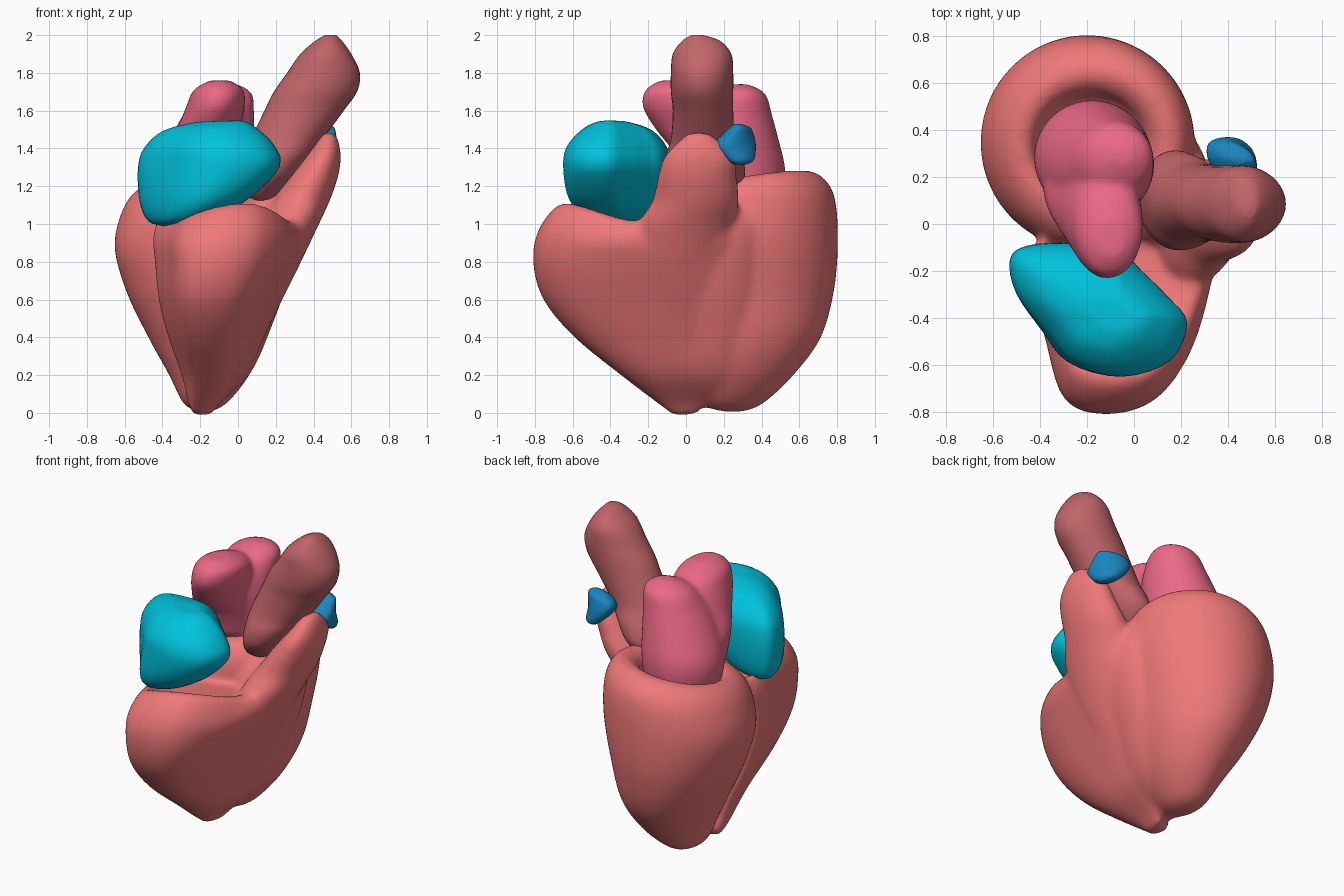
import bpy, bmesh, math
from mathutils import Vector

def spline(rows, n, closed=False):
    """Catmull-Rom through rows of numbers, n steps per span."""
    out, c = [], len(rows)
    get = lambda i: Vector(rows[i % c] if closed else rows[max(0, min(c - 1, i))])
    for i in range(c if closed else c - 1):
        a, b, d, e = get(i - 1), get(i), get(i + 1), get(i + 2)
        for k in range(n):
            t = k / n
            out.append(b + 0.5 * t * ((d - a) + t * ((2*a - 5*b + 4*d - e) + t * (3*(b - d) + e - a))))
    if not closed:
        out.append(get(c - 1))
    return out

def loft(name, outline, levels, color, warp=None):
    """Stack an outline along z; each level is (z, xmin, xmax, ymin, ymax)."""
    xs, ys = [p[0] for p in outline], [p[1] for p in outline]
    x0, x1, y0, y1 = min(xs), max(xs), min(ys), max(ys)
    unit = [((p[0] - x0) / (x1 - x0), (p[1] - y0) / (y1 - y0)) for p in outline]
    bm = bmesh.new()
    rings = []
    for z, a, b, c, d in spline(levels, 5):
        ring = []
        for u, v in unit:
            x, y = a + u * (b - a), c + v * (d - c)
            ring.append(bm.verts.new((x, y, z + (warp(x, y, z) if warp else 0))))
        rings.append(ring)
    n = len(unit)
    for r, s in zip(rings, rings[1:]):
        for i in range(n):
            bm.faces.new((r[i], r[(i + 1) % n], s[(i + 1) % n], s[i]))
    bm.faces.new(rings[0][::-1])
    bm.faces.new(rings[-1])
    bmesh.ops.recalc_face_normals(bm, faces=bm.faces)
    for f in bm.faces:
        f.smooth = True
    me = bpy.data.meshes.new(name)
    bm.to_mesh(me)
    bm.free()
    ob = bpy.data.objects.new(name, me)
    bpy.context.collection.objects.link(ob)
    me.materials.append(color)
    return ob

def fuse(name, parts, voxel, smooth):
    """Join lofts into one continuous skin."""
    bpy.ops.object.select_all(action='DESELECT')
    for p in parts:
        p.select_set(True)
    main = parts[0]
    bpy.context.view_layer.objects.active = main
    bpy.ops.object.join()
    main.name = name
    m = main.modifiers.new("skin", 'REMESH')
    m.mode, m.voxel_size, m.use_smooth_shade = 'VOXEL', voxel, True
    s = main.modifiers.new("soften", 'SMOOTH')
    s.factor, s.iterations = 0.5, smooth

def mat(name, *rgb):
    m = bpy.data.materials.new(name)
    m.diffuse_color = (*rgb, 1)
    return m

muscle = mat("muscle", 0.87, 0.19, 0.19)
artery = mat("artery", 0.53, 0.13, 0.14)
pink = mat("pink", 0.83, 0.14, 0.24)
cyan = mat("cyan", 0.0, 0.54, 0.72)
blue = mat("blue", 0.01, 0.24, 0.52)
circle = [(math.cos(i * math.tau / 40), math.sin(i * math.tau / 40)) for i in range(40)]

# left ventricle: cone with a tilted, dished rim
lv = loft("left_ventricle", circle, [
    (0.005, -.21, -.15, .20, .30), (0.05, -.29, -.06, .08, .41), (0.2, -.365, .06, .0, .57),
    (0.4, -.475, .145, -.05, .715), (0.65, -.595, .20, -.09, .785), (0.9, -.655, .255, -.11, .805),
    (1.1, -.615, .25, -.10, .785), (1.2, -.55, .20, -.04, .71), (1.225, -.48, .13, .04, .63),
    (1.19, -.43, .07, .09, .57), (1.12, -.40, .03, .13, .53), (1.08, -.25, -.1, .28, .4)], muscle,
    lambda x, y, z: max(0, z - .7) * 2 * (.15 * (y - .35) + .10 * (x + .2)))

# right ventricle: crescent wrapped round the front, dished on top
def rv_top(x, y, z):
    k = 0.7 if x < .05 else 2.0
    drop = max(-.05, .05 - k * (x - .05) ** 2) * max(0, min(1, (-y - .05) * 4))
    return max(0, min(1, (z - .8) / .25)) * drop
crescent = spline([(-.43, -.12), (-.36, -.5), (-.28, -.74), (-.1, -.8), (.1, -.74), (.24, -.54),
                   (.32, -.25), (.36, .05), (.29, .25), (.15, .15), (0, 0), (-.2, -.05)], 4, True)
rv = loft("right_ventricle", crescent, [
    (-.012, -.24, -.14, -.07, .06), (0.05, -.265, -.095, -.15, .1), (0.2, -.30, .045, -.345, .15),
    (0.4, -.37, .14, -.59, .18), (0.6, -.42, .23, -.755, .2), (0.8, -.44, .325, -.81, .22),
    (0.95, -.45, .375, -.78, .25), (1.06, -.41, .34, -.67, .23), (1.02, -.36, .28, -.56, .18),
    (0.95, -.25, .18, -.43, .05), (0.94, -.1, .05, -.30, -.15)], muscle, rv_top)

# outflow funnel rising from the right ventricle
funnel = loft("outflow", circle, [
    (0.45, -.08, .16, -.2, .16), (0.75, .03, .31, -.27, .2), (0.98, .10, .42, -.26, .25),
    (1.12, .18, .485, -.18, .28), (1.25, .27, .53, -.15, .27), (1.35, .35, .545, -.12, .26),
    (1.43, .41, .535, -.05, .19), (1.485, .45, .515, .01, .12)], muscle)

# wall filling the groove between the ventricles
wall = loft("septum", circle, [
    (0.03, -.24, -.13, .0, .25), (0.2, -.22, .06, -.06, .38), (0.5, -.2, .195, -.1, .44),
    (0.8, -.15, .295, -.12, .45), (1.0, -.05, .32, -.08, .42), (1.15, .05, .25, .05, .33)], muscle)
fuse("ventricles", [lv, rv, funnel, wall], 0.016, 18)

# right atrium
bean = spline([(-.53, -.15), (-.5, -.3), (-.37, -.47), (-.25, -.6), (-.05, -.65), (.15, -.58),
               (.22, -.42), (.14, -.31), (.03, -.2), (-.06, -.12), (-.25, -.08), (-.45, -.09)], 4, True)
loft("right_atrium", bean, [
    (1.01, -.38, -.26, -.38, -.28), (1.04, -.47, -.12, -.52, -.14), (1.14, -.52, .07, -.62, -.09),
    (1.3, -.53, .22, -.65, -.08), (1.41, -.50, .19, -.63, -.10), (1.5, -.40, .10, -.55, -.18),
    (1.54, -.24, .03, -.47, -.30), (1.545, -.12, -.06, -.41, -.37)], cyan,
    lambda x, y, z: .06 * x * max(0, min(1, (1.3 - z) * 5)) + (.03 * (x + .1) if z > 1.3 else 0))

# left atrium: main sac plus the broad lobe leaning forward
la = loft("left_atrium", circle, [
    (1.05, -.38, .02, .10, .48), (1.17, -.42, .06, .05, .52), (1.3, -.42, .075, .03, .525),
    (1.45, -.36, .085, .02, .49), (1.58, -.29, .085, .06, .455), (1.69, -.215, .075, .15, .42),
    (1.74, -.10, .0, .25, .33)], pink)
lobe = loft("front_lobe", circle, [
    (1.2, -.38, .0, .0, .4), (1.37, -.385, .01, -.06, .36), (1.5, -.325, .01, -.16, .33),
    (1.62, -.275, .035, -.23, .27), (1.71, -.235, .03, -.215, .15), (1.76, -.15, -.04, -.14, .02)], pink)
fuse("left_atrium", [la, lobe], 0.015, 12)

# aorta
loft("aorta", circle, [
    (1.12, .04, .18, .03, .20), (1.16, .01, .23, -.03, .25), (1.25, .02, .31, -.10, .31),
    (1.35, .04, .38, -.11, .30), (1.45, .07, .45, -.08, .26), (1.6, .14, .56, -.07, .25),
    (1.7, .19, .63, -.08, .25), (1.8, .26, .645, -.08, .25), (1.9, .33, .60, -.07, .24),
    (1.97, .41, .55, -.02, .18), (2.0, .46, .52, .03, .09)], artery)

# pulmonary artery stub: teardrop
drop = spline([(.31, .35), (.315, .25), (.42, .16), (.51, .19), (.53, .25), (.49, .32), (.40, .37)], 5, True)
loft("pulmonary_stub", drop, [
    (1.315, .44, .50, .26, .32), (1.34, .40, .52, .21, .36), (1.41, .33, .525, .14, .37),
    (1.47, .31, .52, .19, .36), (1.51, .35, .51, .23, .34), (1.53, .41, .48, .26, .29)], blue)
